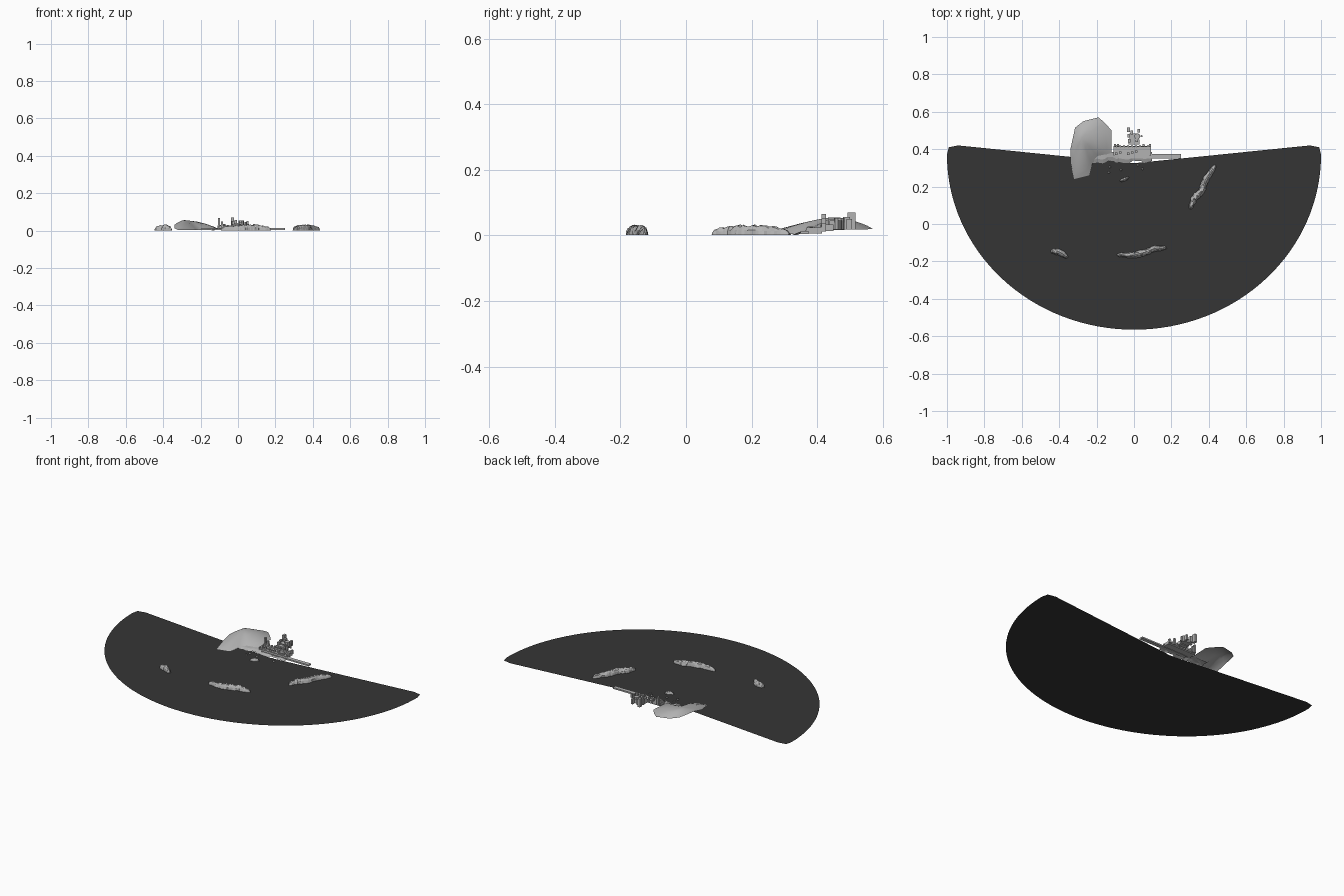
import bpy, bmesh, math, random
from mathutils import Vector, noise

random.seed(4)
cube = bpy.data.objects.get("Cube")
if cube:
    bpy.data.objects.remove(cube, do_unlink=True)


def material(name, v):
    m = bpy.data.materials.new(name)
    m.use_nodes = True
    m.diffuse_color = (v, v, v, 1)
    bsdf = next(n for n in m.node_tree.nodes if n.type == 'BSDF_PRINCIPLED')
    bsdf.inputs["Base Color"].default_value = (v, v, v, 1)
    return m


SEA = material("dark water", 0.036)
LAND = material("pale grey stone", 0.45)


def finish(name, bm, mat, smooth=False):
    me = bpy.data.meshes.new(name)
    bm.to_mesh(me)
    bm.free()
    me.materials.append(mat)
    ob = bpy.data.objects.new(name, me)
    bpy.context.collection.objects.link(ob)
    for p in me.polygons:
        p.use_smooth = smooth
    return ob


def box(bm, x, y, w, d, z0, z1):
    r = bmesh.ops.create_cube(bm, size=1)
    for v in r["verts"]:
        v.co = Vector((x + v.co.x * w, y + v.co.y * d, z0 + (v.co.z + 0.5) * (z1 - z0)))


def drum(bm, x, y, r, z0, z1, top=1.0):
    g = bmesh.ops.create_cone(bm, cap_ends=True, segments=10, radius1=r,
                              radius2=r * top, depth=z1 - z0)
    for v in g["verts"]:
        v.co += Vector((x, y, (z0 + z1) / 2))


# Sea: a thin sheet, round at the front with a shallow bent back edge
bm = bmesh.new()
arc = []
for i in range(65):
    a = math.pi + math.pi * i / 64
    arc.append((math.cos(a), 0.37 + 0.935 * math.sin(a)))
edge = arc + [(0.99, 0.41), (0.94, 0.42), (0.3, 0.355), (0, 0.325),
              (-0.3, 0.355), (-0.94, 0.42), (-0.99, 0.41)]
bm.faces.new([bm.verts.new((x, y, 0)) for x, y in edge])
bmesh.ops.triangulate(bm, faces=bm.faces[:])
finish("sea", bm, SEA)

# Headland: rings shrinking from the shoreline up to the summit
shore = [(-0.34, 0.33, 0.012), (-0.32, 0.24, 0.003), (-0.24, 0.26, 0.003),
         (-0.225, 0.32, 0.004), (-0.19, 0.36, 0.008), (-0.12, 0.38, 0.014),
         (-0.12, 0.50, 0.018), (-0.155, 0.54, 0.018), (-0.19, 0.57, 0.02),
         (-0.27, 0.55, 0.022), (-0.315, 0.515, 0.028), (-0.34, 0.40, 0.03)]
bm = bmesh.new()
peak = Vector((-0.28, 0.46, 0.055))
rings = []
for k in range(6):
    t = 1 - k / 6
    ring = []
    for p in shore:
        e = Vector(p)
        c = peak.lerp(e, t)
        c.z = e.z + (peak.z - e.z) * (1 - t ** 1.6)
        if k:
            c.z += 0.004 * noise.noise(c * 22)
        ring.append(bm.verts.new(c))
    rings.append(ring)
n = len(shore)
for a, b in zip(rings, rings[1:]):
    for i in range(n):
        j = (i + 1) % n
        bm.faces.new((a[i], a[j], b[j], b[i]))
top = bm.verts.new(peak)
for i in range(n):
    bm.faces.new((rings[-1][i], rings[-1][(i + 1) % n], top))
finish("headland", bm, LAND, True)

# Shore: uneven waterfront ground under the town
bm = bmesh.new()
rows = []
for i in range(23):
    x = -0.225 + 0.32 * i / 22
    front = 0.335 + random.uniform(-0.012, 0.006)
    rows.append([bm.verts.new(c) for c in
                 ((x, front, 0.002), (x, front + 0.02, 0.01), (x, 0.385, 0.013))])
for a, b in zip(rows, rows[1:]):
    for k in range(2):
        bm.faces.new((a[k], b[k], b[k + 1], a[k + 1]))
finish("shore", bm, LAND)

# Quay: long low jetty reaching to the left
bm = bmesh.new()
box(bm, 0.085, 0.361, 0.33, 0.024, 0.004, 0.013)
finish("quay", bm, LAND)

# Town: raised terrace, perimeter wall, posts and rows of houses
bm = bmesh.new()
box(bm, -0.01, 0.39, 0.2, 0.05, 0.006, 0.016)
box(bm, -0.01, 0.414, 0.2, 0.006, 0.012, 0.026)
for s in (-1, 1):
    box(bm, -0.01 + s * 0.097, 0.392, 0.006, 0.05, 0.012, 0.024)
finish("town_terrace", bm, LAND)

bm = bmesh.new()
for i in range(9):
    x = -0.095 + i * 0.0212
    drum(bm, x, 0.416, 0.006, 0.012, 0.03 + 0.004 * (i % 2))
    box(bm, x, 0.382 + 0.006 * (i % 3 - 1), 0.013, 0.012, 0.014,
        random.uniform(0.02, 0.028))
for x, h in ((-0.102, 0.066), (-0.085, 0.048), (0.05, 0.052), (0.085, 0.036)):
    box(bm, x, 0.42, 0.011, 0.013, 0.012, h)
finish("town_houses", bm, LAND)

# Keep: tight group of towers behind the town
bm = bmesh.new()
box(bm, 0, 0.438, 0.06, 0.025, 0.014, 0.034)
box(bm, 0, 0.467, 0.05, 0.034, 0.018, 0.04)
for x, y, w, z in ((-0.03, 0.505, 0.016, 0.07), (-0.012, 0.49, 0.014, 0.056),
                   (-0.025, 0.445, 0.013, 0.05), (0.015, 0.447, 0.012, 0.046),
                   (0.025, 0.498, 0.012, 0.05), (-0.03, 0.472, 0.012, 0.052)):
    box(bm, x, y, w, w * 1.5, 0.018, z)
drum(bm, 0.018, 0.468, 0.016, 0.018, 0.054)
drum(bm, 0.04, 0.47, 0.006, 0.018, 0.046)
finish("keep", bm, LAND)


# Reefs: craggy ridges lofted along a path
def reef(name, path, width, height, steps):
    pts = [Vector((x, y, 0)) for x, y in path]
    bm = bmesh.new()
    loops = []
    for i in range(steps + 1):
        u = i / steps * (len(pts) - 1)
        k = min(int(u), len(pts) - 2)
        c = pts[k].lerp(pts[k + 1], u - k)
        d = (pts[k + 1] - pts[k]).normalized()
        side = Vector((-d.y, d.x, 0))
        taper = 0.3 + 0.7 * math.sin(math.pi * i / steps) ** 0.4 if 0 < i < steps else 0.25
        loop = []
        for o, z in ((-1, 0), (-0.8, 0.5), (-0.4, 0.9), (0.1, 1), (0.6, 0.8), (0.85, 0.45), (1, 0)):
            j = random.uniform(0.8, 1.15)
            q = c + side * (o * width * 0.5 * taper * j)
            q.z = 0.001 + z * height * taper * random.uniform(0.78, 1.03)
            loop.append(bm.verts.new(q))
        loops.append(loop)
    for a, b in zip(loops, loops[1:]):
        for k in range(len(a) - 1):
            bm.faces.new((a[k], b[k], b[k + 1], a[k + 1]))
    bm.faces.new(loops[0])
    bm.faces.new(loops[-1][::-1])
    bmesh.ops.recalc_face_normals(bm, faces=bm.faces[:])
    finish(name, bm, LAND)


reef("left_reef", [(0.30, 0.08), (0.32, 0.135), (0.36, 0.175), (0.385, 0.24), (0.435, 0.315)],
     0.037, 0.033, 30)
reef("front_reef", [(-0.09, -0.165), (0, -0.167), (0.06, -0.152), (0.11, -0.132), (0.175, -0.127)],
     0.034, 0.033, 32)
reef("right_reef", [(-0.445, -0.145), (-0.40, -0.15), (-0.355, -0.18)], 0.034, 0.032, 12)
reef("harbour_reef", [(-0.075, 0.23), (-0.05, 0.238), (-0.028, 0.25)], 0.018, 0.02, 8)

# Skerries: tiny stones between the harbour and the headland
bm = bmesh.new()
for x, y in ((-0.135, 0.275), (-0.13, 0.305), (-0.07, 0.29), (0.045, 0.295), (0.02, 0.315)):
    drum(bm, x, y, 0.006, 0.001, 0.008, 0.5)
finish("skerries", bm, LAND)
